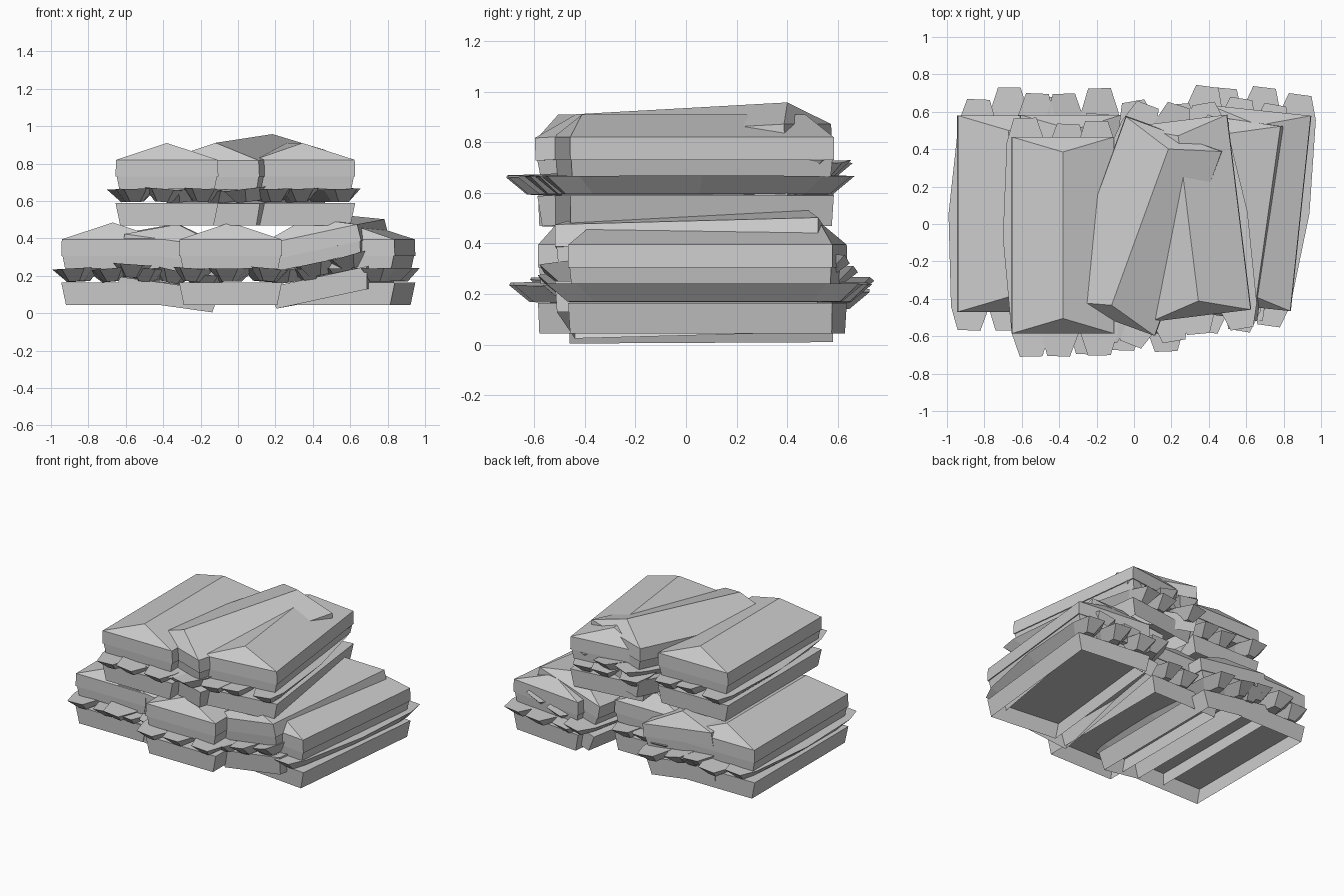
import bpy, bmesh, random
from math import radians
from mathutils import Matrix, Vector

if "Cube" in bpy.data.objects:
    bpy.data.objects.remove(bpy.data.objects["Cube"])

random.seed(4)


def loft(name, rings, matrix, cap_bottom=True, smooth=False):
    """Skin a stack of equal-length point rings and place the result."""
    bm = bmesh.new()
    loops = [[bm.verts.new(p) for p in ring] for ring in rings]
    n = len(loops[0])
    for a, b in zip(loops, loops[1:]):
        for i in range(n):
            j = (i + 1) % n
            bm.faces.new((a[i], a[j], b[j], b[i]))
    if cap_bottom:
        bm.faces.new(loops[0][::-1])
    bm.faces.new(loops[-1])
    bm.normal_update()
    mesh = bpy.data.meshes.new(name)
    bm.to_mesh(mesh)
    bm.free()
    obj = bpy.data.objects.new(name, mesh)
    bpy.context.collection.objects.link(obj)
    obj.matrix_world = matrix
    if smooth:
        bpy.ops.object.select_all(action='DESELECT')
        obj.select_set(True)
        bpy.context.view_layer.objects.active = obj
        bpy.ops.object.shade_smooth_by_angle(angle=radians(40))
    return obj


def rect(hx, hy, z):
    return [(-hx, -hy, z), (hx, -hy, z), (hx, hy, z), (-hx, hy, z)]


def top_bun(name, matrix):
    """Upright sides with a shallow ridge roof whose ends slope in."""
    bm = bmesh.new()
    low = [bm.verts.new(p) for p in rect(.275, .525, .26)]
    mid = [bm.verts.new(p) for p in rect(.272, .525, .35)]
    ridge = [bm.verts.new((0, y, .44)) for y in (-.445, .445)]
    bm.faces.new(low[::-1])
    for i in range(4):
        j = (i + 1) % 4
        bm.faces.new((low[i], low[j], mid[j], mid[i]))
    bm.faces.new((mid[0], mid[1], ridge[0]))
    bm.faces.new((mid[2], mid[3], ridge[1]))
    bm.faces.new((mid[1], mid[2], ridge[1], ridge[0]))
    bm.faces.new((mid[3], mid[0], ridge[0], ridge[1]))
    mesh = bpy.data.meshes.new(name)
    bm.to_mesh(mesh)
    bm.free()
    obj = bpy.data.objects.new(name, mesh)
    bpy.context.collection.objects.link(obj)
    obj.matrix_world = matrix


def leaf_ring(half_w, half_l, z):
    """Long leaf outline, widest in the middle with blunt tips."""
    half = [(.45, -1), (.75, -.8), (1, 0), (.75, .8), (.45, 1)]
    pts = [(x * half_w, y * half_l, z) for x, y in half]
    return pts + [(-x, y, z) for x, y, z in reversed(pts)]


def sandwich(tag, centre, yaw=0, pitch=0, roll=0):
    m = (Matrix.Translation(Vector(centre))
         @ Matrix.Rotation(radians(yaw), 4, 'Z')
         @ Matrix.Rotation(radians(pitch), 4, 'X')
         @ Matrix.Rotation(radians(roll), 4, 'Y'))
    # hollow lower bun, open underneath
    loft(tag + "_bottom_bun", [rect(.25, .52, 0), rect(.275, .525, .12)], m,
         cap_bottom=False)
    # lettuce leaves, wider at the top than the bottom
    for i, x in enumerate((-.185, 0, .185)):
        tilt = random.uniform(-6, 6)
        turn = random.uniform(-3, 3)
        place = (m @ Matrix.Translation((x, random.uniform(-.03, .03), .16))
                 @ Matrix.Rotation(radians(turn), 4, 'Z')
                 @ Matrix.Rotation(radians(tilt), 4, 'Y'))
        length = random.uniform(.61, .66)
        loft(f"{tag}_lettuce_{i + 1}",
             [leaf_ring(.06, length - .08, -.035), leaf_ring(.135, length, .035)],
             place)
    # filling slab
    loft(tag + "_filling", [rect(.255, .515, .195), rect(.268, .52, .26)], m,
         smooth=True)
    top_bun(tag + "_top_bun", m)


# lower row, left to right
sandwich("lower_left", (-.67, .055, .045))
sandwich("lower_tilted", (-.385, .06, .042), pitch=.3, roll=8)
sandwich("lower_middle", (-.04, -.06, .045))
sandwich("lower_leaning", (.52, .04, .09), yaw=-8, pitch=1.5, roll=-12)
sandwich("lower_right", (.62, .085, .045), yaw=-6)

# upper row, left to right
sandwich("upper_left", (-.38, -.06, .47))
sandwich("upper_tilted", (.04, .005, .495), yaw=-20, pitch=3)
sandwich("upper_right", (.29, .03, .47), yaw=7)
